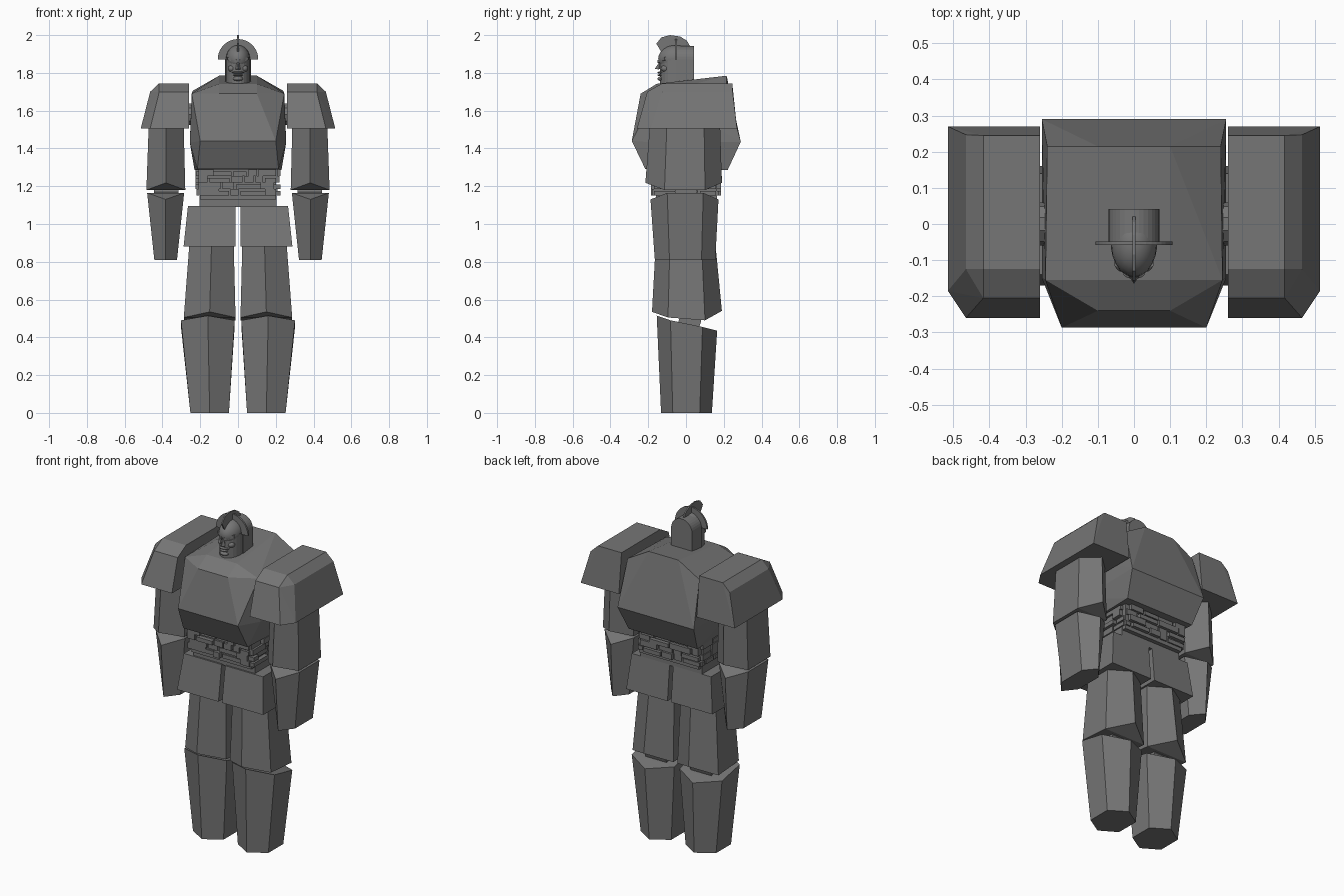
import bpy, bmesh, math, random
from mathutils import Matrix, Vector

if "Cube" in bpy.data.objects:
    bpy.data.objects.remove(bpy.data.objects["Cube"])

random.seed(4)
mat = bpy.data.materials.new("dark grey")
mat.diffuse_color = (0.18, 0.18, 0.18, 1)
mat.use_nodes = True
mat.node_tree.nodes["Principled BSDF"].inputs["Base Color"].default_value = mat.diffuse_color


def finish(name, bm):
    bmesh.ops.recalc_face_normals(bm, faces=bm.faces)
    me = bpy.data.meshes.new(name)
    bm.to_mesh(me)
    bm.free()
    me.materials.append(mat)
    ob = bpy.data.objects.new(name, me)
    bpy.context.collection.objects.link(ob)
    return ob


def hull(name, pts):
    """Convex block around points."""
    bm = bmesh.new()
    for p in pts:
        bm.verts.new(p)
    r = bmesh.ops.convex_hull(bm, input=bm.verts)
    junk = [g for g in r["geom_interior"] + r["geom_unused"] if isinstance(g, bmesh.types.BMVert)]
    bmesh.ops.delete(bm, geom=list(set(junk)), context='VERTS')
    bmesh.ops.dissolve_limit(bm, angle_limit=0.02, verts=bm.verts, edges=bm.edges)
    return finish(name, bm)


def add_box(bm, x0, x1, y0, y1, z0, z1):
    m = Matrix.Translation(((x0 + x1) / 2, (y0 + y1) / 2, (z0 + z1) / 2)) @ \
        Matrix.Diagonal((x1 - x0, y1 - y0, z1 - z0, 1))
    bmesh.ops.create_cube(bm, size=1, matrix=m)


def box(name, *b):
    bm = bmesh.new()
    add_box(bm, *b)
    return finish(name, bm)


def prism(name, outline, place, a, b):
    """Extrude an outline between offsets a and b; place maps (u, v, w) to xyz."""
    bm = bmesh.new()
    ring = [[bm.verts.new(place(u, v, w)) for u, v in outline] for w in (a, b)]
    bm.faces.new(ring[0])
    bm.faces.new(ring[1])
    n = len(outline)
    for i in range(n):
        j = (i + 1) % n
        bm.faces.new((ring[0][i], ring[0][j], ring[1][j], ring[1][i]))
    return finish(name, bm)


def limb(name, s, *ends):
    """Hexagonal limb; each end: x centre, half width, y front, y back, z front/side front/side back/back."""
    bm = bmesh.new()
    rings = []
    for xc, hx, yf, yb, zf, z1, z2, zb in ends:
        k = 0.53
        pts = [(0, yf, zf), (hx, yf * k, z1), (hx, yb * k, z2),
               (0, yb, zb), (-hx, yb * k, z2), (-hx, yf * k, z1)]
        rings.append([bm.verts.new((s * xc + x, y, z)) for x, y, z in pts])
    for r in rings:
        for f in ((0, 1, 5), (1, 2, 4, 5), (2, 3, 4)):
            bm.faces.new([r[i] for i in f])
    for i in range(6):
        j = (i + 1) % 6
        bm.faces.new((rings[0][i], rings[0][j], rings[1][j], rings[1][i]))
    return finish(name, bm)


def peg(name, x, y, z, r, length):
    bm = bmesh.new()
    m = Matrix.Translation((x, y, z)) @ Matrix.Rotation(math.pi / 2, 4, 'Y')
    bmesh.ops.create_cone(bm, cap_ends=True, segments=10, radius1=r, radius2=r, depth=length, matrix=m)
    return finish(name, bm)


def ball(name, centre, size):
    bm = bmesh.new()
    m = Matrix.Translation(centre) @ Matrix.Diagonal((*size, 1))
    bmesh.ops.create_uvsphere(bm, u_segments=20, v_segments=12, radius=1, matrix=m)
    ob = finish(name, bm)
    bpy.context.view_layer.objects.active = ob
    ob.select_set(True)
    bpy.ops.object.shade_smooth_by_angle()
    ob.select_set(False)


# Torso
half = [(.1, .215, 1.785), (.24, .215, 1.705), (.1, -.155, 1.742), (.245, -.155, 1.69),
        (.1, -.24, 1.69), (.2, -.287, 1.44), (.255, -.15, 1.43), (.255, .29, 1.435),
        (.23, .22, 1.285), (.215, -.215, 1.29)]
hull("torso", [(s * x, y, z) for x, y, z in half for s in (-1, 1)])

# Waist core with block plates on all four sides
bm = bmesh.new()
add_box(bm, -.2, .2, -.16, .165, 1.13, 1.3)
for side in range(4):
    span = .21 if side < 2 else .17
    for row in range(4):
        u = -span
        while u < span - .03:
            w = min(random.uniform(.05, .15), span - u)
            z0, d = 1.152 + row * .034, random.choice((.008, .02, .025))
            z1 = z0 + random.choice((.024, .034))
            if side == 0:
                add_box(bm, u, u + w - .01, -.16 - d, -.1, z0, z1)
            elif side == 1:
                add_box(bm, u, u + w - .01, .1, .165 + d, z0, z1)
            elif side == 2:
                add_box(bm, .1, .2 + d, u, u + w - .01, z0, z1)
            else:
                add_box(bm, -.2 - d, -.1, u, u + w - .01, z0, z1)
            u += w
finish("waist_blocks", bm)
box("belt", -.205, .205, -.13, .14, 1.09, 1.148)

# Mirrored parts
for s, tag in ((1, "left"), (-1, "right")):
    shoulder = [(x, y, 1.745) for x in (.26, .417) for y in (.245, -.125)]
    shoulder += [(x, y, 1.70) for x, y in
                 ((.26, .247), (.465, .247), (.465, -.125), (.417, -.205), (.26, -.205))]
    shoulder += [(x, y, 1.505) for x, y in
                 ((.26, .27), (.515, .27), (.515, -.185), (.465, -.26), (.26, -.26))]
    hull(tag + "_shoulder", [(s * x, y, z) for x, y, z in shoulder])
    peg(tag + "_shoulder_peg", s * .25, 0, 1.58, .06, .1)
    limb(tag + "_upper_arm", s, (.38, .092, -.19, .18, 1.54, 1.54, 1.54, 1.54),
         (.382, .103, -.215, .19, 1.218, 1.18, 1.18, 1.218))
    peg(tag + "_elbow", s * .38, 0, 1.17, .06, .13)
    limb(tag + "_forearm", s, (.383, .098, -.188, .172, 1.13, 1.165, 1.165, 1.13),
         (.383, .06, -.165, .155, .81, .81, .81, .81))
    hull(tag + "_hip_plate", [(s * x, y, z) for z, xo, yf, yb in
                              ((1.095, .265, -.14, .14), (.882, .288, -.17, .16))
                              for x in (.012, xo) for y in (yf, yb)])
    limb(tag + "_thigh", s, (.14, .117, -.16, .155, .9, .9, .9, .9),
         (.15, .137, -.18, .19, .535, .505, .49, .54))
    peg(tag + "_knee", s * .15, .02, .485, .06, .14)
    limb(tag + "_lower_leg", s, (.16, .142, -.155, .165, .515, .49, .455, .435),
         (.15, .102, -.132, .137, 0, 0, 0, 0))

# Head: arched back, rounded face and dome
arch = [(.07 * math.cos(math.pi * i / 16), 1.872 + .07 * math.sin(math.pi * i / 16)) for i in range(17)]
prism("head_back", [(.07, 1.735)] + arch + [(-.07, 1.735)], lambda u, v, w: (u, w, v), -.05, .042)
plan = [(.065 * math.cos(math.pi * i / 12), -.05 - .088 * math.sin(math.pi * i / 12)) for i in range(13)]
prism("face", plan, lambda u, v, w: (u, v, w), 1.74, 1.88)
ball("helmet_dome", (0, -.055, 1.875), (.064, .092, .072))

# Face details
for s, tag in ((1, "left"), (-1, "right")):
    hull(tag + "_brow", [(s * x, y, z) for x, y, z in
                         ((.005, -.15, 1.868), (.005, -.15, 1.853), (.055, -.115, 1.885), (.055, -.115, 1.868),
                          (.005, -.12, 1.868), (.005, -.12, 1.853), (.05, -.08, 1.885), (.05, -.08, 1.868))])
    ball(tag + "_cheek", (s * .033, -.11, 1.823), (.02, .022, .018))
hull("nose", [(-.006, -.138, 1.862), (.006, -.138, 1.862), (-.014, -.145, 1.818), (.014, -.145, 1.818),
              (0, -.165, 1.822), (0, -.12, 1.83)])
ball("upper_lip", (0, -.132, 1.802), (.032, .02, .006))
ball("lower_lip", (0, -.132, 1.788), (.026, .02, .006))
ball("chin", (0, -.127, 1.769), (.028, .024, .013))

# Helmet fan and crest
fan = [(.107 * math.cos(math.pi * i / 20), 1.872 + .107 * math.sin(math.pi * i / 20)) for i in range(21)]
prism("helmet_fan", fan, lambda u, v, w: (u, w, v), -.058, -.048)
crest = [(-.157, 1.955), (-.13, 1.988), (-.085, 2.0), (-.03, 1.992), (.005, 1.97), (.022, 1.94),
         (-.04, 1.91), (-.13, 1.91)]
prism("helmet_crest", crest, lambda u, v, w: (w, u, v), -.004, .004)
